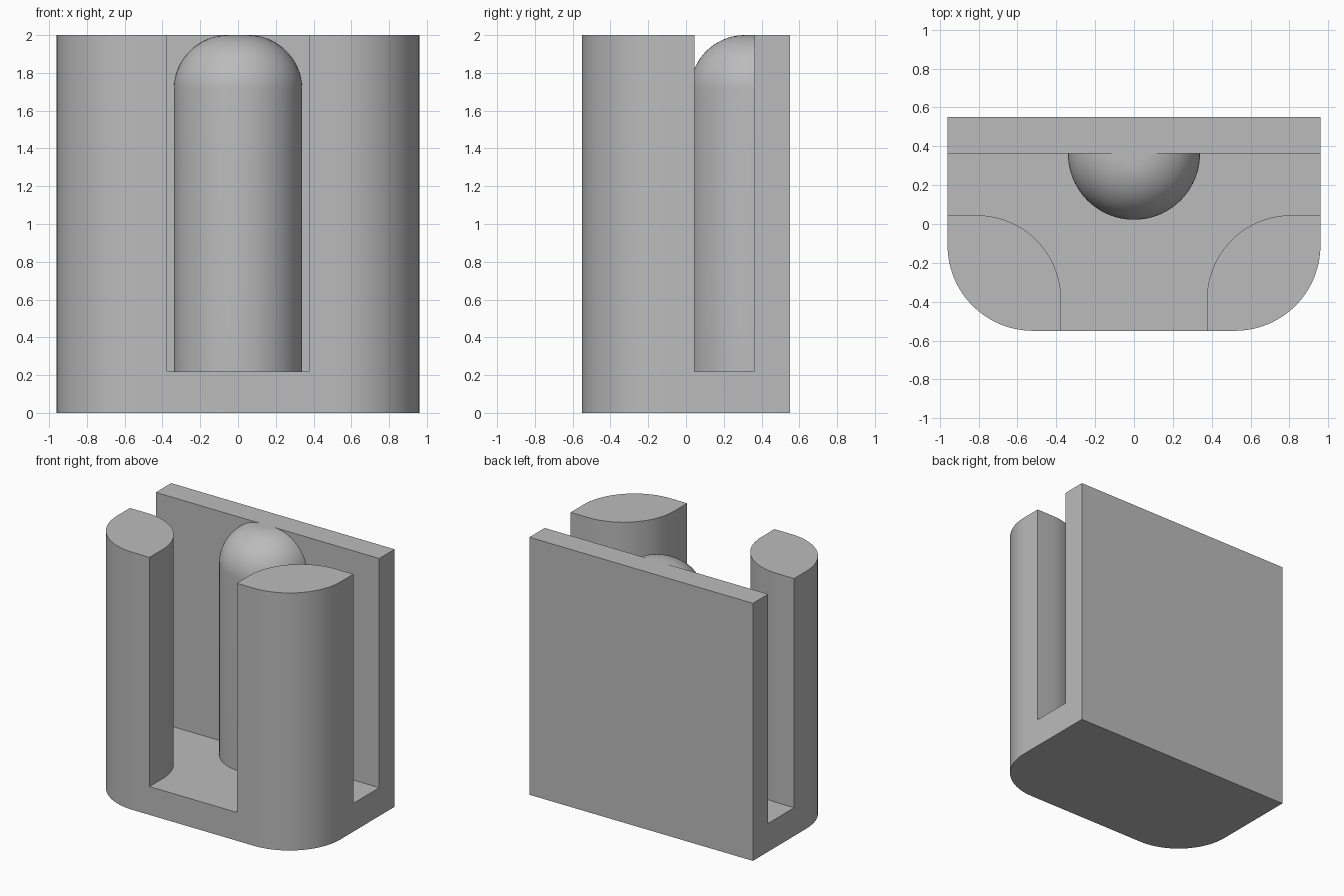
import bpy, bmesh
from math import sin, cos, pi, radians
from mathutils import Vector

if "Cube" in bpy.data.objects:
    bpy.data.objects.remove(bpy.data.objects["Cube"], do_unlink=True)

HALF_W, HALF_D, HEIGHT = 0.96, 0.55, 2.0
FLOOR, WALL_Y, POST_Y, GAP_X = 0.22, 0.362, 0.045, 0.375
CORNER, PEG_R, PEG_FILLET = 0.44, 0.34, 0.29

grey = bpy.data.materials.new("plain grey")
grey.use_nodes = True
colour = (0.5, 0.5, 0.5, 1)
grey.diffuse_color = colour
grey.node_tree.nodes["Principled BSDF"].inputs["Base Color"].default_value = colour


def arc(cx, cy, r, start, end, steps=24):
    angles = [radians(start + (end - start) * i / steps) for i in range(steps + 1)]
    return [(cx + r * cos(a), cy + r * sin(a)) for a in angles]


def mirrored(half):
    """Close an outline drawn on the +x side with its mirror image."""
    return half + [(-x, y) for x, y in reversed(half)]


def add_object(name, bm):
    bmesh.ops.recalc_face_normals(bm, faces=bm.faces[:])
    mesh = bpy.data.meshes.new(name)
    bm.to_mesh(mesh)
    bm.free()
    mesh.materials.append(grey)
    obj = bpy.data.objects.new(name, mesh)
    bpy.context.collection.objects.link(obj)
    return obj


def prism(name, outline, z0, z1):
    bm = bmesh.new()
    face = bm.faces.new([bm.verts.new((x, y, z0)) for x, y in outline])
    top = bmesh.ops.extrude_face_region(bm, geom=[face])["geom"]
    verts = [v for v in top if isinstance(v, bmesh.types.BMVert)]
    bmesh.ops.translate(bm, verts=verts, vec=(0, 0, z1 - z0))
    return add_object(name, bm)


def activate(obj):
    bpy.ops.object.select_all(action='DESELECT')
    obj.select_set(True)
    bpy.context.view_layer.objects.active = obj


def smooth(obj):
    activate(obj)
    bpy.ops.object.shade_smooth_by_angle(angle=radians(30))


# Block with rounded front corners
block = mirrored(arc(HALF_W - CORNER, CORNER - HALF_D, CORNER, -90, 0)
                 + [(HALF_W, HALF_D)])
body = prism("slotted_body", block, 0, HEIGHT)

# Channel that leaves the floor, the back wall and two leaf-shaped posts
post_r = 0.435
inner = arc(GAP_X + post_r, POST_Y - post_r, post_r, 180, 90)
channel = mirrored([(GAP_X, -1)] + inner + [(1.3, POST_Y), (1.3, WALL_Y)])
cutter = prism("channel_cutter", channel, FLOOR, HEIGHT + 0.5)
cutter.hide_render = True

cut = body.modifiers.new("channel", 'BOOLEAN')
cut.operation, cut.solver, cut.object = 'DIFFERENCE', 'EXACT', cutter
activate(body)
bpy.ops.object.modifier_apply(modifier=cut.name)
bpy.data.objects.remove(cutter, do_unlink=True)
smooth(body)

# Half-round peg with a filleted top, standing against the back wall
profile = [(0, FLOOR), (PEG_R, FLOOR)]
profile += arc(PEG_R - PEG_FILLET, HEIGHT - PEG_FILLET, PEG_FILLET, 0, 90, 20)
profile += [(0, HEIGHT)]
bm = bmesh.new()
verts = [bm.verts.new((x, WALL_Y, z)) for x, z in profile]
edges = [bm.edges.new(pair) for pair in zip(verts, verts[1:])]
bmesh.ops.spin(bm, geom=verts + edges, cent=(0, WALL_Y, 0), axis=Vector((0, 0, 1)),
               angle=-pi, steps=48, use_duplicate=False)
bmesh.ops.remove_doubles(bm, verts=bm.verts[:], dist=0.0001)
bmesh.ops.holes_fill(bm, edges=[e for e in bm.edges if e.is_boundary], sides=0)
smooth(add_object("round_peg", bm))
